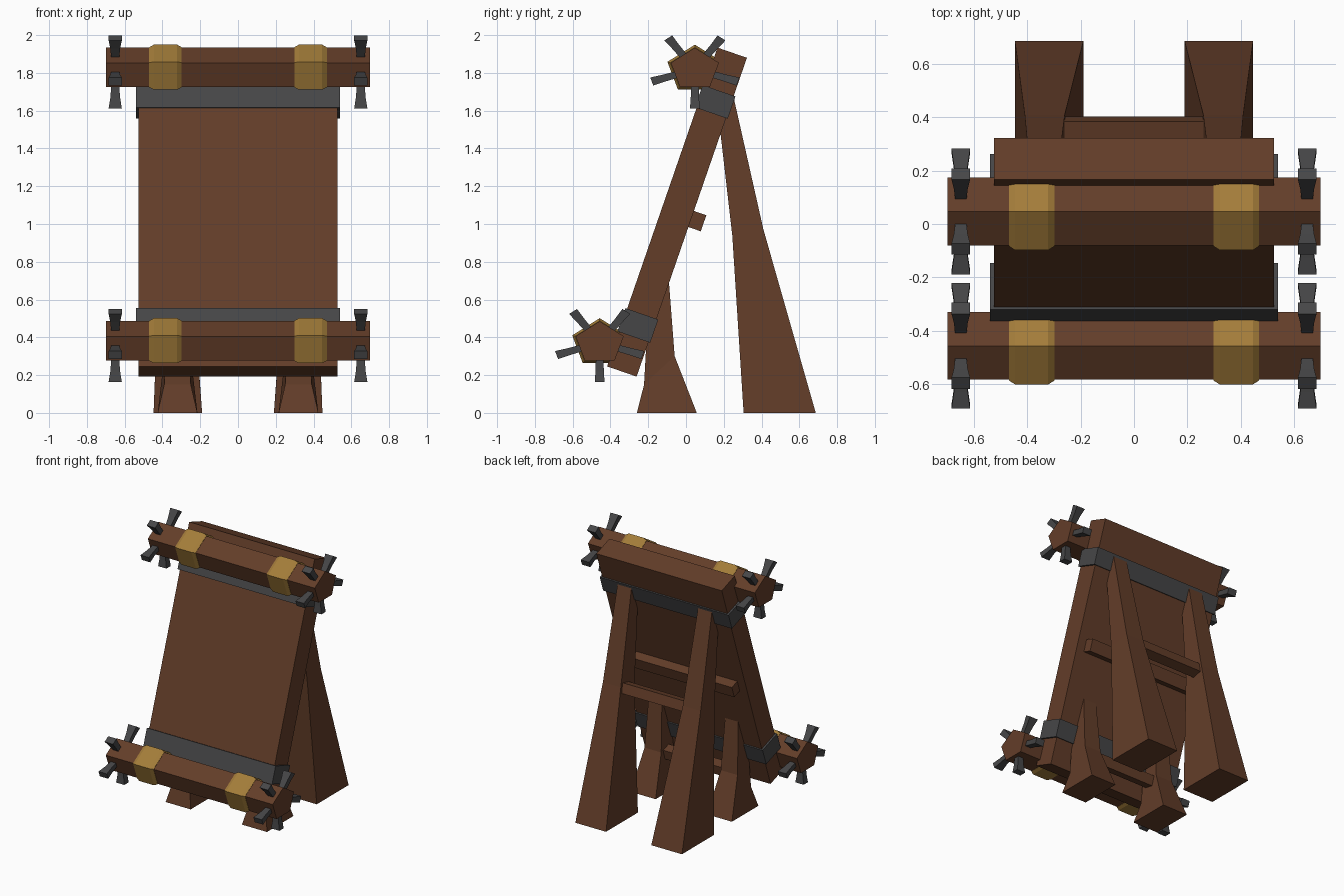
import bpy, bmesh, math
from mathutils import Vector

if "Cube" in bpy.data.objects:
    bpy.data.objects.remove(bpy.data.objects["Cube"])


def material(name, rgb):
    m = bpy.data.materials.new(name)
    m.diffuse_color = (*rgb, 1)
    m.use_nodes = True
    m.node_tree.nodes["Principled BSDF"].inputs["Base Color"].default_value = m.diffuse_color
    return m


WOOD = material("dark wood", (0.125, 0.047, 0.022))
IRON = material("dark iron", (0.062, 0.062, 0.064))
ROPE = material("golden rope", (0.37, 0.205, 0.042))


def loft(name, rings, mat):
    """Closed solid through rings of equal point count."""
    bm = bmesh.new()
    loops = [[bm.verts.new(p) for p in r] for r in rings]
    n = len(loops[0])
    for a, b in zip(loops, loops[1:]):
        for i in range(n):
            bm.faces.new((a[i], a[(i + 1) % n], b[(i + 1) % n], b[i]))
    bm.faces.new(loops[0])
    bm.faces.new(loops[-1])
    bmesh.ops.recalc_face_normals(bm, faces=bm.faces)
    me = bpy.data.meshes.new(name)
    bm.to_mesh(me)
    bm.free()
    me.materials.append(mat)
    ob = bpy.data.objects.new(name, me)
    bpy.context.collection.objects.link(ob)
    return ob


def mirror(ob):
    # objects have their origin at the world centre, so this mirrors over x = 0
    ob.modifiers.new("mirror", 'MIRROR').use_axis[0] = True
    return ob


# Board frame: U runs up the slope, N points out of the back
C = Vector((0, -0.0475, 1.063))
U = Vector((0, 0.327, 0.945))
N = Vector((0, 0.945, -0.327))


def slab(name, half_x, u0, u1, n0, n1, mat):
    """Box aligned with the sloping board."""
    corners = ((u0, n0), (u1, n0), (u1, n1), (u0, n1))
    return loft(name, [[C + Vector((x, 0, 0)) + U * u + N * n for u, n in corners]
                       for x in (-half_x, half_x)], mat)


# Shield board, iron bands and rear batten
slab("shield_board", 0.526, -0.893, 0.893, -0.0825, 0.0825, WOOD)
slab("upper_iron_band", 0.54, 0.555, 0.68, -0.092, 0.092, IRON)
slab("lower_iron_band", 0.54, -0.70, -0.57, -0.092, 0.092, IRON)
slab("board_batten", 0.46, -0.055, 0.035, 0.07, 0.152, WOOD)

# Squashed five-sided rollers with rope wraps and spikes
SQUASH = 0.86
R = 0.134


def pentagon(x, y, z, r):
    return [(x, y + r * math.cos(a), z + SQUASH * r * math.sin(a))
            for a in (math.radians(90 + 72 * k) for k in range(5))]


def peg(name, x, y, z, angle):
    d = Vector((0, math.cos(angle), math.sin(angle)))
    t = Vector((0, -d.z, d.y))
    rings = []
    for r, hx, ht in ((0.085, 0.02, 0.02), (0.175, 0.026, 0.022), (0.24, 0.035, 0.026)):
        ring = []
        for sx, st in ((-1, -1), (1, -1), (1, 1), (-1, 1)):
            p = d * r + t * ht * st
            ring.append((x + sx * hx, y + p.y, z + SQUASH * p.z))
        rings.append(ring)
    return mirror(loft(name, rings, IRON))


for label, y, z in (("upper", 0.047, 1.818), ("lower", -0.457, 0.37)):
    loft(label + "_roller", [pentagon(x, y, z, R) for x in (-0.70, 0.70)], WOOD)
    mirror(loft(label + "_rope_wrap",
                [pentagon(x, y, z, R * f) for x, f in
                 ((0.298, 1.02), (0.322, 1.14), (0.446, 1.14), (0.47, 1.02))], ROPE))
    for k in range(5):
        peg(f"{label}_spike_{k + 1}", 0.65, y, z, math.radians(54 + 72 * k))


# Legs: each station is (z, y front, y back, x inner, x outer); front/back may differ in z
def leg(name, stations):
    rings = [[(xi, yf, zf), (xo, yf, zf), (xo, yb, zb), (xi, yb, zb)]
             for zf, zb, yf, yb, xi, xo in stations]
    return mirror(loft(name, rings, WOOD))


leg("rear_leg", [(0, 0, 0.305, 0.687, 0.19, 0.447),
                 (0.94, 0.97, 0.245, 0.41, 0.26, 0.41),
                 (1.52, 1.68, 0.178, 0.25, 0.28, 0.395)])
leg("front_leg", [(0, 0, -0.26, 0.057, 0.215, 0.425),
                  (0.15, 0.30, -0.222, -0.06, 0.25, 0.39),
                  (0.55, 0.69, -0.20, -0.09, 0.265, 0.375)])


# Crossbars between the legs
def crossbar(name, y, z, size, tilt):
    r = size / math.sqrt(2)
    loft(name, [[(x, y + r * math.cos(a), z + r * math.sin(a))
                 for a in (math.radians(45 + 90 * k + tilt) for k in range(4))]
                for x in (-0.30, 0.30)], WOOD)


crossbar("rear_leg_crossbar", 0.358, 0.95, 0.075, 14)
crossbar("front_leg_crossbar", -0.13, 0.28, 0.075, -14)
